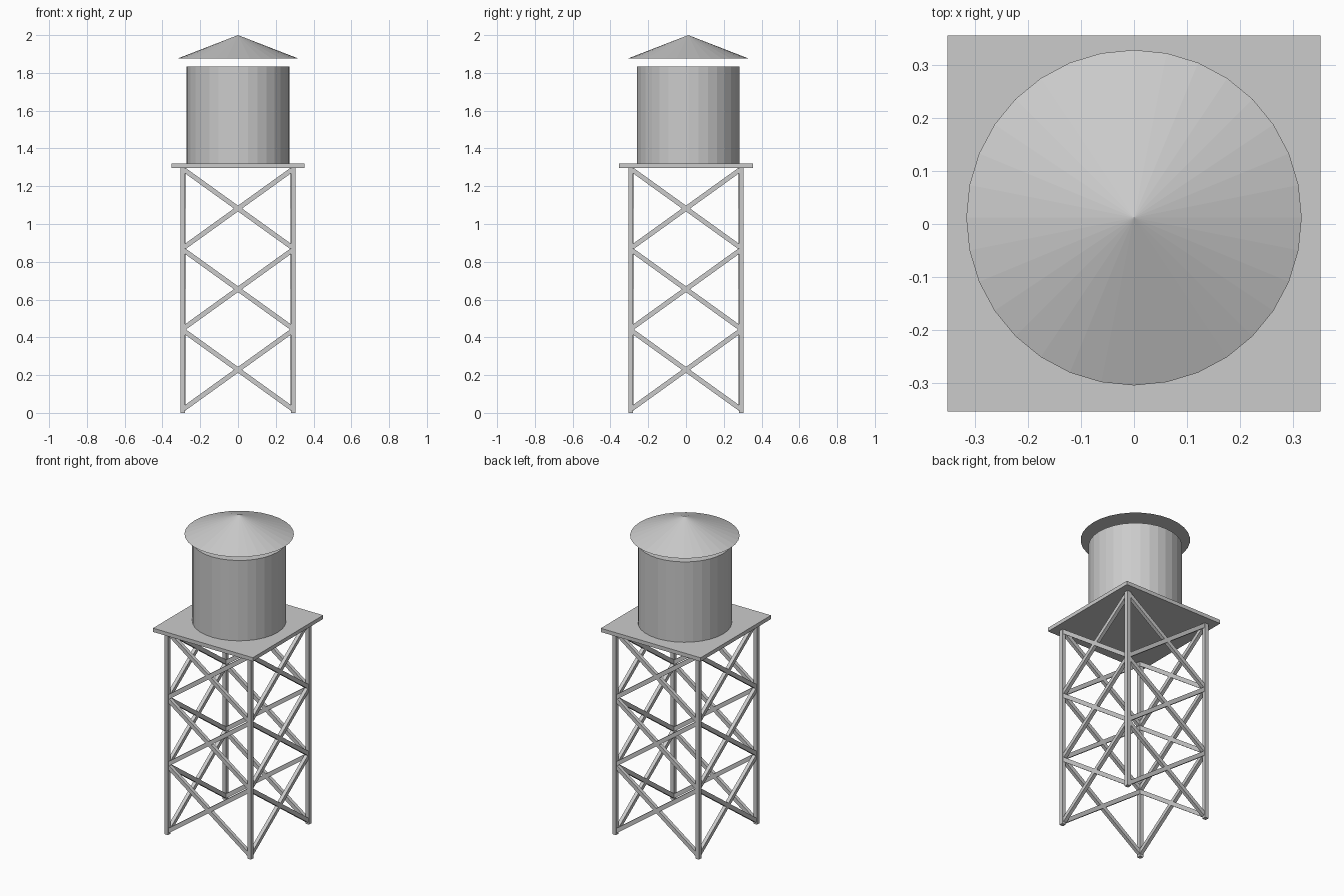
import bpy, bmesh, math
from mathutils import Vector, Matrix

if "Cube" in bpy.data.objects:
    bpy.data.objects.remove(bpy.data.objects["Cube"])

LEG = 0.293          # leg offset from the centre
BAR = 0.025          # thickness of legs and braces
CY = 0.012           # tank and roof sit slightly behind centre


def finish(name, bm):
    mesh = bpy.data.meshes.new(name)
    bm.to_mesh(mesh)
    bm.free()
    obj = bpy.data.objects.new(name, mesh)
    bpy.context.collection.objects.link(obj)
    return obj


def box(name, centre, size):
    bm = bmesh.new()
    bmesh.ops.create_cube(bm, size=1, matrix=Matrix.Translation(centre) @ Matrix.Diagonal((*size, 1)))
    return finish(name, bm)


def beam(name, a, b, out):
    # square bar between two points, one side facing the direction "out"
    a, b, out = Vector(a), Vector(b), Vector(out)
    d = b - a
    z = d.normalized()
    x = out.cross(z).normalized()
    rot = Matrix((x, z.cross(x), z)).transposed().to_4x4()
    bm = bmesh.new()
    bmesh.ops.create_cube(bm, size=1, matrix=Matrix.Translation((a + b) / 2) @ rot
                          @ Matrix.Diagonal((BAR, BAR * 0.9, d.length, 1)))
    return finish(name, bm)


def cone(name, r1, r2, z0, z1, split=False):
    bm = bmesh.new()
    bmesh.ops.create_cone(bm, cap_ends=True, segments=32, radius1=r1, radius2=r2, depth=z1 - z0,
                          matrix=Matrix.Translation((0, CY, (z0 + z1) / 2)))
    if split:  # separate planks
        bmesh.ops.split_edges(bm, edges=[e for e in bm.edges
                                         if abs(e.verts[0].co.z - e.verts[1].co.z) > 0.1])
    return finish(name, bm)


# legs
for sx in (-1, 1):
    for sy in (-1, 1):
        side = ("front" if sy < 0 else "back") + ("_left" if sx < 0 else "_right")
        box(side + "_leg", (sx * LEG, sy * LEG, 0.65), (BAR, BAR, 1.30))

# three tiers of crossed braces on each side
half_w, half_h = 0.285, 0.205
for side, ang in (("front", 0), ("right", 90), ("back", 180), ("left", 270)):
    rot = Matrix.Rotation(math.radians(ang), 3, 'Z')
    for tier in range(3):
        zc = 0.228 + tier * 0.427
        for s in (-1, 1):
            beam(f"{side}_brace_{tier}_{'rising' if s > 0 else 'falling'}",
                 rot @ Vector((-half_w, -0.289, zc - s * half_h)),
                 rot @ Vector((half_w, -0.289, zc + s * half_h)),
                 rot @ Vector((0, -1, 0)))

# platform
box("platform", (0, 0.001, 1.309), (0.705, 0.71, 0.024))

# planked tank and conical roof
cone("tank", 0.272, 0.272, 1.32, 1.834, split=True)
cone("roof", 0.317, 0.0, 1.877, 2.0)
